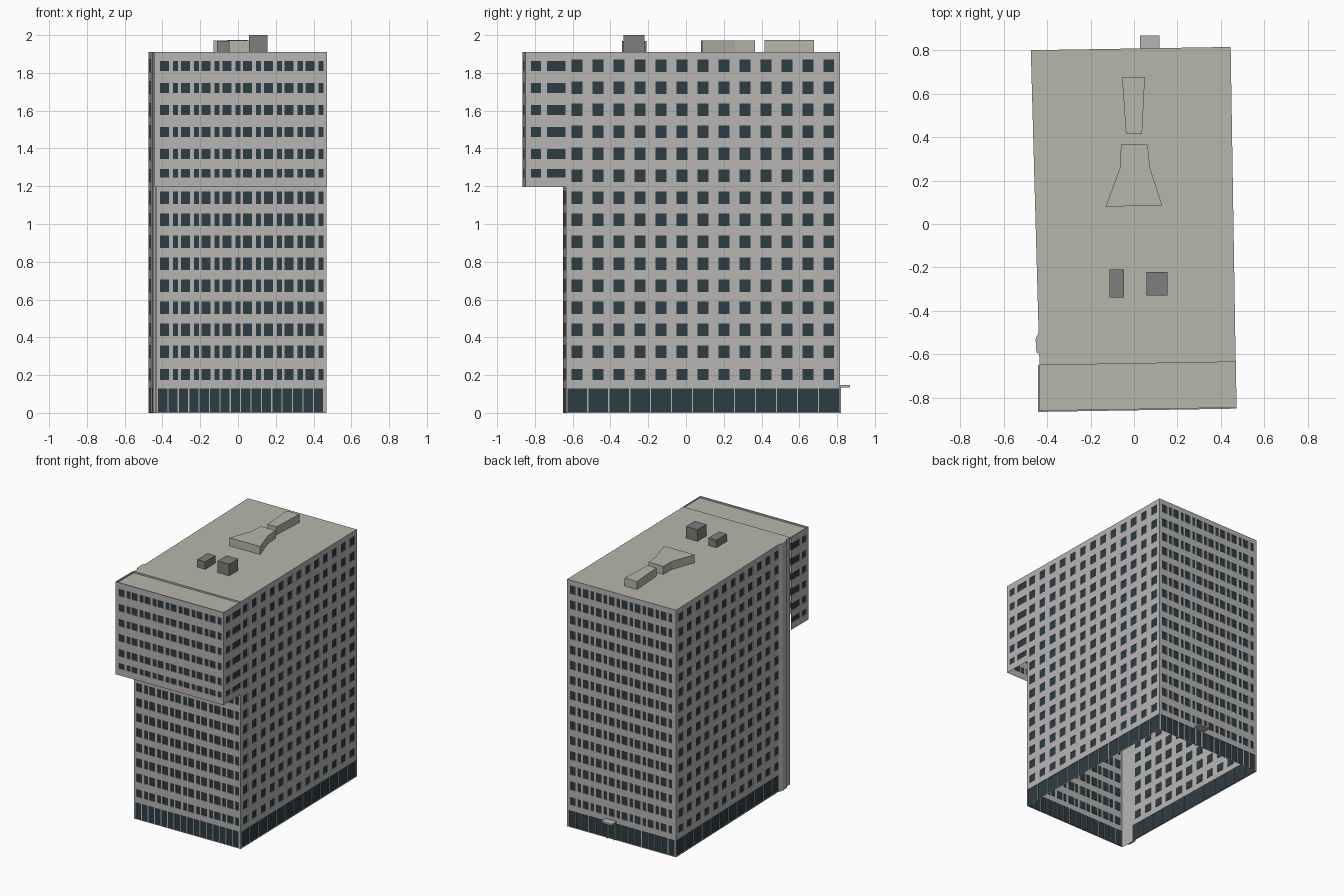
import bpy, bmesh
from mathutils import Vector

if "Cube" in bpy.data.objects:
    bpy.data.objects.remove(bpy.data.objects["Cube"])


def material(name, rgb):
    m = bpy.data.materials.new(name)
    m.diffuse_color = (*rgb, 1)
    m.use_nodes = True
    m.node_tree.nodes["Principled BSDF"].inputs["Base Color"].default_value = m.diffuse_color
    return m


WALL = material("concrete", (0.47, 0.46, 0.455))
GLASS = material("glass", (0.026, 0.045, 0.057))
ROOF = material("roofing", (0.47, 0.47, 0.41))
DARK = material("dark_metal", (0.21, 0.21, 0.20))
TOP = 1.91


def finish(name, bm, mats):
    bmesh.ops.remove_doubles(bm, verts=bm.verts, dist=1e-5)
    me = bpy.data.meshes.new(name)
    bm.to_mesh(me)
    bm.free()
    for m in mats:
        me.materials.append(m)
    ob = bpy.data.objects.new(name, me)
    bpy.context.collection.objects.link(ob)
    return ob


def prism(name, pts, z0, z1, mat):
    bm = bmesh.new()
    lo = [bm.verts.new((x, y, z0)) for x, y in pts]
    hi = [bm.verts.new((x, y, z1)) for x, y in pts]
    n = len(pts)
    bm.faces.new(lo)
    bm.faces.new(hi)
    for i in range(n):
        bm.faces.new((lo[i], lo[(i + 1) % n], hi[(i + 1) % n], hi[i]))
    bmesh.ops.recalc_face_normals(bm, faces=bm.faces)
    return finish(name, bm, [mat])


def box(name, x0, x1, y0, y1, z0, z1, mat):
    return prism(name, [(x0, y0), (x1, y0), (x1, y1), (x0, y1)], z0, z1, mat)


def sheet(name, pts, z, mat):
    bm = bmesh.new()
    bm.faces.new([bm.verts.new((x, y, z)) for x, y in pts])
    return finish(name, bm, [mat])


def wall(name, p0, p1, z0, z1, bands, recess=0.005):
    """Single-skin wall; bands = (bottom, top, [(u0, u1), ...]) become recessed panes."""
    a, d = Vector(p0), Vector(p1) - Vector(p0)
    length = d.length
    d.normalize()
    inward = Vector((-d.y, d.x)) * recess
    bm = bmesh.new()

    def quad(corners, mat=0):
        vs = []
        for u, z, k in corners:
            p = a + d * u + inward * k
            vs.append(bm.verts.new((p.x, p.y, z)))
        bm.faces.new(vs).material_index = mat

    def flat(u0, u1, b, t):
        quad([(u0, b, 0), (u1, b, 0), (u1, t, 0), (u0, t, 0)])

    z = z0
    for b, t, spans in bands:
        flat(0, length, z, b)
        u = 0
        for s, e in spans:
            flat(u, s, b, t)
            ring = [(s, b), (e, b), (e, t), (s, t)]
            quad([(*c, 1) for c in ring], 1)
            for i in range(4):
                c, n = ring[i], ring[(i + 1) % 4]
                quad([(*c, 0), (*n, 0), (*n, 1), (*c, 1)])
            u = e
        flat(u, length, b, t)
        z = t
    flat(0, length, z, z1)
    return finish(name, bm, [WALL, GLASS])


# Window and shopfront rhythms
def square_cols(n):
    return [(0.03 + 0.111 * i, 0.088 + 0.111 * i) for i in range(n)]


def paired_cols(start):
    out = []
    for i in range(8):
        u = start + 0.11 * i
        out += [(u, u + 0.048), (u + 0.069, u + 0.096)]
    return out


def panes(start, step, n, gap=0.006):
    return [(start + step * i + gap / 2, start + step * (i + 1) - gap / 2) for i in range(n)]


def storeys(cols, ground, n):
    rows = [(0.005, 0.13, ground)]
    for i in range(n):
        b = 0.175 + 0.1165 * i
        rows.append((b, b + (0.058 if i == 0 else 0.064), cols))
    return rows


# Main tower
FL, FR, BR, BL = (-0.435, -0.65), (0.468, -0.635), (0.445, 0.815), (-0.475, 0.80)
wall("right_wall", FR, BR, 0, TOP, storeys(square_cols(13), panes(0.004, 0.111, 13), 15))
wall("back_wall", BR, BL, 0, TOP, storeys(paired_cols(0.022), panes(0.012, 0.056, 16), 15))
wall("left_wall", BL, FL, 0, TOP, storeys(square_cols(12), panes(0.004, 0.111, 12), 15))
wall("front_wall", FL, FR, 0, TOP, storeys(paired_cols(0.022), panes(0.009, 0.055, 16), 9))
sheet("main_roof", [FL, FR, BR, BL], TOP, ROOF)

# Plain pier on the left side near the front
prism("left_pier", [(-0.439, -0.50), (-0.453, -0.53), (-0.449, -0.59), (-0.436, -0.60)], 0, TOP, WALL)

# Overhanging upper block, open underneath
OFL, OFR, OBR, OBL = (-0.443, -0.865), (0.472, -0.85), (0.469, -0.632), (-0.443, -0.65)


def upper(cols):
    return [(1.247, 1.29, cols)] + [(1.343 + 0.1165 * i, 1.397 + 0.1165 * i, cols) for i in range(5)]


wall("overhang_front", OFL, OFR, 1.195, TOP, upper(paired_cols(0.03)))
wall("overhang_right", OFR, OBR, 1.195, TOP, upper([(0.03, 0.082), (0.113, 0.212)]))
wall("overhang_left", OBL, OFL, 1.195, TOP, upper([(0.006, 0.105), (0.133, 0.185)]))
sheet("overhang_roof", [OFL, OFR, OBR, OBL], TOP - 0.012, ROOF)

# Thin parapet caps around the overhang roof
prism("parapet_front", [OFL, OFR, (0.472, -0.843), (-0.443, -0.858)], TOP - 0.012, TOP, WALL)
prism("parapet_left", [OFL, (-0.436, -0.865), (-0.436, -0.65), OBL], TOP - 0.012, TOP, WALL)

# Rooftop housings
prism("rear_roof_housing", [(-0.055, 0.677), (0.05, 0.677), (0.037, 0.415), (-0.037, 0.415)], TOP, 1.973, ROOF)
prism("flared_roof_housing", [(-0.06, 0.365), (0.063, 0.365), (0.073, 0.26), (0.13, 0.085),
                              (-0.13, 0.08), (-0.064, 0.26)], TOP, 1.972, ROOF)
box("small_vent_box", -0.112, -0.045, -0.338, -0.21, TOP, 1.968, DARK)
box("large_vent_box", 0.057, 0.155, -0.33, -0.22, TOP, 2.0, DARK)

# Rear entrance canopy and its door frame
box("entrance_canopy", 0.027, 0.118, 0.805, 0.868, 0.135, 0.147, WALL)
for side, x in (("left", 0.04), ("right", 0.10)):
    box(f"door_post_{side}", x, x + 0.006, 0.80, 0.82, 0, 0.135, WALL)
